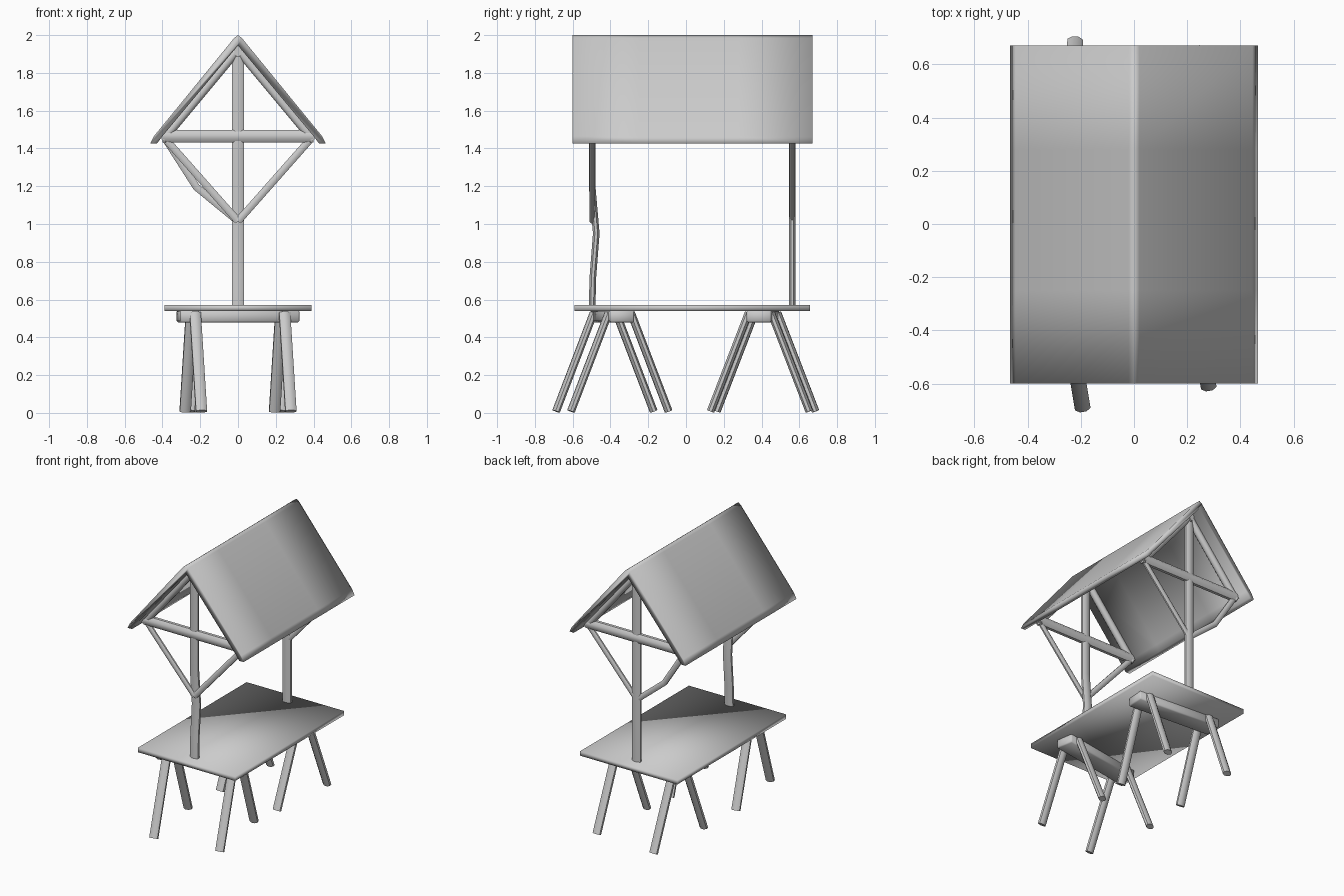
import bpy, bmesh, math
from mathutils import Vector, Matrix

cube = bpy.data.objects.get("Cube")
if cube:
    bpy.data.objects.remove(cube, do_unlink=True)

GREY = (0.6, 0.6, 0.6, 1)
wood = bpy.data.materials.new("grey_wood")
wood.use_nodes = True
wood.diffuse_color = GREY
wood.node_tree.nodes["Principled BSDF"].inputs["Base Color"].default_value = GREY


def finish(name, bm, angle=None):
    """Turn a bmesh into a smooth shaded object, optionally with sharp edges."""
    bmesh.ops.recalc_face_normals(bm, faces=bm.faces)
    mesh = bpy.data.meshes.new(name)
    bm.to_mesh(mesh)
    bm.free()
    mesh.materials.append(wood)
    obj = bpy.data.objects.new(name, mesh)
    bpy.context.collection.objects.link(obj)
    bpy.ops.object.select_all(action='DESELECT')
    obj.select_set(True)
    bpy.context.view_layer.objects.active = obj
    if angle is None:
        bpy.ops.object.shade_smooth()
    else:
        bpy.ops.object.shade_smooth_by_angle(angle=math.radians(angle))
    return obj


def loft(rings):
    """Skin a list of point rings and cap both ends."""
    bm = bmesh.new()
    rows = [[bm.verts.new(p) for p in ring] for ring in rings]
    n = len(rows[0])
    for a, b in zip(rows, rows[1:]):
        for i in range(n):
            bm.faces.new((a[i], a[(i + 1) % n], b[(i + 1) % n], b[i]))
    bm.faces.new(rows[0])
    bm.faces.new(rows[-1])
    return bm


def pole(name, points, wide, thin, thin_axis=(0, 1, 0), sides=8):
    """Oval pole along a path."""
    pts = [Vector(p) for p in points]
    rings = []
    for i, p in enumerate(pts):
        t = (pts[min(i + 1, len(pts) - 1)] - pts[max(i - 1, 0)]).normalized()
        u = t.cross(Vector(thin_axis)).normalized()
        v = u.cross(t)
        angles = [math.tau * (k + 0.5) / sides for k in range(sides)]
        rings.append([p + u * wide * math.cos(a) + v * thin * math.sin(a) for a in angles])
    return finish(name, loft(rings), 50)


def box(name, size, centre, turn=0, bevel=0.0):
    bm = bmesh.new()
    place = Matrix.Translation(centre) @ Matrix.Rotation(turn, 4, 'Z')
    bmesh.ops.create_cube(bm, size=1, matrix=place @ Matrix.Diagonal((*size, 1)))
    if bevel:
        bmesh.ops.bevel(bm, geom=bm.edges[:], offset=bevel, segments=1, affect='EDGES')
    return finish(name, bm)


# Roof: folded sheet with a soft ridge
half = [(0.02, 1.985), (0.445, 1.465), (0.465, 1.425), (0.43, 1.425), (0.4, 1.465)]
profile = [(0, 2)] + half + [(0, 1.945)] + [(-x, z) for x, z in reversed(half)]
finish("roof", loft([[(x, y, z) for x, z in profile] for y in (-0.6, -0.25, 0.28, 0.67)]))

# Table top
box("table_top", (0.78, 1.245, 0.032), (0, 0.033, 0.556))

# Posts with cross beams, rafters and braces
FRONT, BACK = -0.497, 0.562
pole("front_post", [(0, FRONT, 0.56), (0, FRONT + 0.004, 0.72), (0, FRONT + 0.022, 0.95),
                    (0, FRONT, 1.2), (0, FRONT, 1.95)], 0.035, 0.019)
pole("back_post", [(0, BACK, 0.56), (0, BACK, 1.95)], 0.035, 0.019)
for end, y in (("front", FRONT), ("back", BACK)):
    pole(end + "_cross_beam", [(-0.4, y, 1.465), (0.4, y, 1.465)], 0.036, 0.028)
    for side, s in (("left", 1), ("right", -1)):
        pole(f"{end}_{side}_rafter", [(s * 0.4, y, 1.445), (0, y, 1.925)], 0.026, 0.026)
        brace = [(0, y, 1.015), (s * 0.38, y, 1.445)]
        if end == "back" and side == "right":
            brace.insert(1, (-0.22, y, 1.195))
        pole(f"{end}_{side}_brace", brace, 0.021, 0.014)

# Ridge pole
pole("ridge_pole", [(0, FRONT - 0.03, 1.918), (0, BACK + 0.03, 1.918)], 0.02, 0.036, (0, 0, 1))

# Trestles: a block and four splayed legs, each slightly turned
for end, y, turn in (("front", -0.39, 0.165), ("back", 0.408, -0.07)):
    box(end + "_trestle_block", (0.64, 0.13, 0.065), (0, y, 0.511), turn, 0.008)
    place = Matrix.Translation((0, y, 0)) @ Matrix.Rotation(turn, 4, 'Z')
    thin_axis = place.to_3x3() @ Vector((0, 1, 0))
    for side, sx in (("left", 1), ("right", -1)):
        for face, sy in (("outer", 1), ("inner", -1)):
            top = place @ Vector((sx * 0.24, sy * 0.06, 0.53))
            foot = place @ Vector((sx * 0.24, sy * 0.262, 0.008))
            pole(f"{end}_{side}_{face}_leg", [top, foot], 0.032, 0.021, thin_axis)
